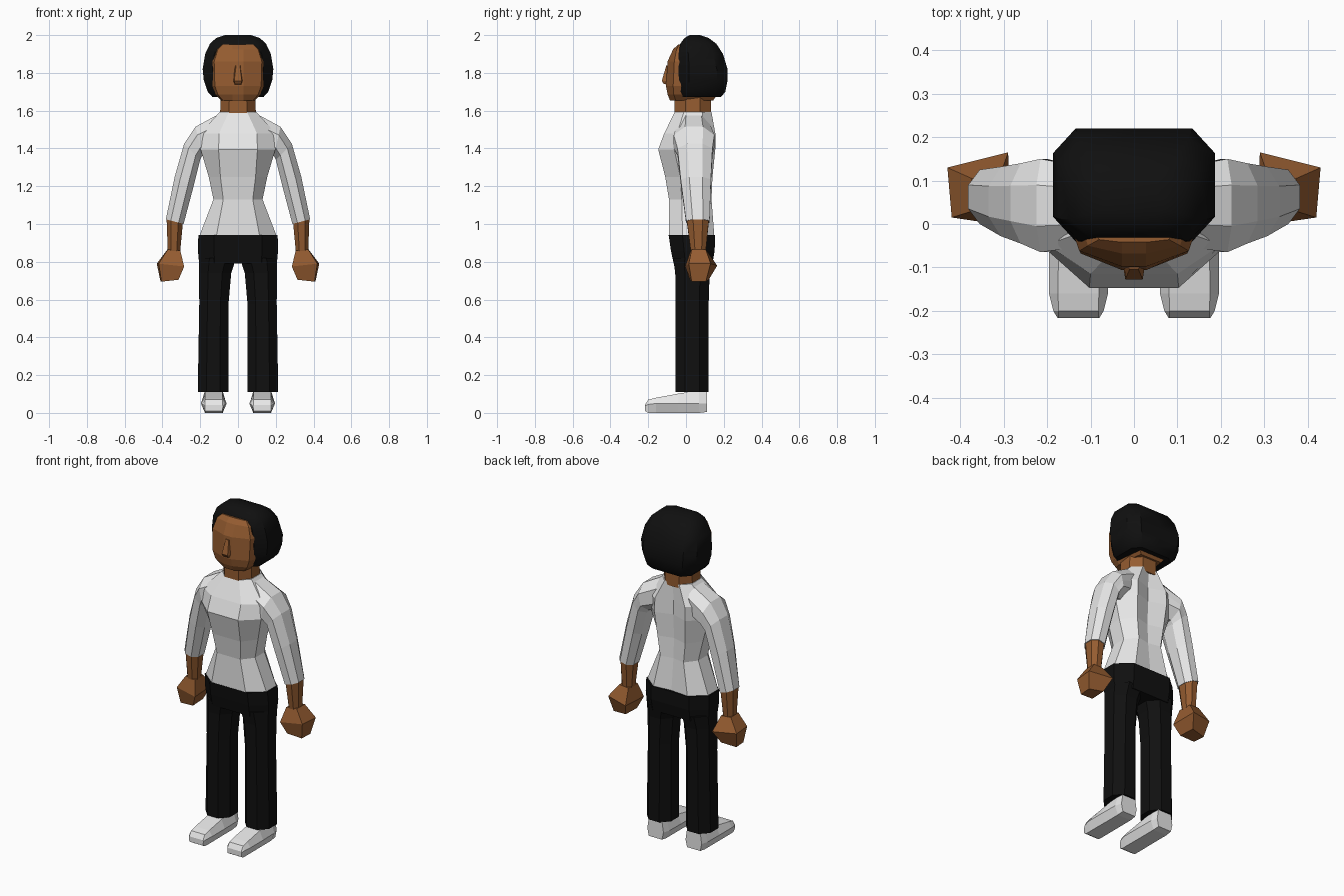
import bpy, bmesh


def material(name, rgb):
    m = bpy.data.materials.new(name)
    m.diffuse_color = (*rgb, 1)
    return m


SKIN = material("brown skin", (0.30, 0.107, 0.03))
WHITE = material("white cloth", (0.8, 0.8, 0.8))
BLACK = material("black", (0.005, 0.005, 0.005))


def ring(a, b, y0, y1, cx=0.28, cy=0.28, groove=0.0):
    """Chamfered box section from outer (x, z) a to inner (x, z) b, with a back centre point."""
    d = y1 - y0

    def p(t, y):
        return (a[0] + (b[0] - a[0]) * t, y, a[1] + (b[1] - a[1]) * t)
    return [p(cx, y0), p(0, y0 + cy * d), p(0, y1 - cy * d), p(cx, y1), p(.5, y1 - groove),
            p(1 - cx, y1), p(1, y1 - cy * d), p(1, y0 + cy * d), p(1 - cx, y0)]


def level(z, hx, y0, y1, cx=0.25, cy=0.3, groove=0.0):
    return ring((hx, z), (-hx, z), y0, y1, cx, cy, groove)


def loft(name, rings, mat, mirror=False):
    bm = bmesh.new()
    rows = [[bm.verts.new(p) for p in r] for r in rings]
    n = len(rows[0])
    for r, s in zip(rows, rows[1:]):
        for i in range(n):
            j = (i + 1) % n
            bm.faces.new((r[i], r[j], s[j], s[i]))
    bm.faces.new(rows[0])
    bm.faces.new(rows[-1])
    bmesh.ops.recalc_face_normals(bm, faces=bm.faces)
    me = bpy.data.meshes.new(name)
    bm.to_mesh(me)
    bm.free()
    me.materials.append(mat)
    ob = bpy.data.objects.new(name, me)
    bpy.context.collection.objects.link(ob)
    if mirror:
        mod = ob.modifiers.new("mirror", "MIRROR")
        mod.use_mirror_merge = False
    return ob


# Shirt body: hem, waist, bust, chest, collar
loft("shirt_body", [
    level(0.935, 0.205, -0.09, 0.15, 0.22, 0.3, 0.01),
    level(1.13, 0.13, -0.09, 0.135, 0.2, 0.3, 0.015),
    level(1.25, 0.155, -0.11, 0.14, 0.2, 0.32, 0.025),
    level(1.395, 0.198, -0.147, 0.155, 0.24, 0.28, 0.035),
    level(1.48, 0.2, -0.115, 0.155, 0.25, 0.25, 0.035),
    level(1.592, 0.098, -0.06, 0.135, 0.25, 0.25, 0.01)], WHITE)

# Sleeves
loft("sleeve", [
    ring((0.09, 1.588), (0.15, 1.36), -0.05, 0.13),
    ring((0.225, 1.515), (0.19, 1.36), -0.065, 0.15),
    ring((0.285, 1.425), (0.2, 1.34), -0.045, 0.14),
    ring((0.335, 1.25), (0.235, 1.20), -0.028, 0.132),
    ring((0.382, 1.025), (0.288, 1.0), 0.0, 0.125)], WHITE, True)

# Forearms and blocky fists
loft("forearm", [
    ring((0.378, 1.03), (0.292, 1.005), 0.004, 0.121),
    ring((0.372, 0.86), (0.306, 0.855), 0.025, 0.105)], SKIN, True)
loft("hand", [
    [(0.306, 0.025, 0.86), (0.372, 0.03, 0.865), (0.374, 0.105, 0.865), (0.31, 0.108, 0.86)],
    [(0.285, -0.005, 0.775), (0.42, 0.015, 0.79), (0.43, 0.13, 0.79), (0.29, 0.165, 0.78)],
    [(0.315, 0.02, 0.705), (0.405, 0.03, 0.695), (0.41, 0.105, 0.695),
     (0.32, 0.12, 0.705)]], SKIN, True)

# Trousers: hips and two straight legs
loft("trouser_hips", [
    level(0.79, 0.206, -0.065, 0.14, 0.2),
    level(0.86, 0.212, -0.08, 0.152, 0.2),
    level(0.942, 0.21, -0.092, 0.153, 0.2)], BLACK)
loft("trouser_leg", [
    ring((0.213, 0.11), (0.05, 0.11), -0.055, 0.12),
    ring((0.205, 0.58), (0.05, 0.58), -0.055, 0.12),
    ring((0.206, 0.74), (0.036, 0.74), -0.057, 0.125),
    ring((0.206, 0.82), (0.01, 0.82), -0.068, 0.142)], BLACK, True)


# Shoes: hexagonal sections running from toe to heel
def shoe_ring(y, z0, z1, narrow, wide):
    c, zm = 0.128, min(0.05, (z0 + z1) / 2 + 0.01)
    return [(c - narrow, y, z0), (c + narrow, y, z0), (c + wide, y, zm),
            (c + narrow, y, z1), (c - narrow, y, z1), (c - wide, y, zm)]


loft("shoe", [
    shoe_ring(-0.217, 0.01, 0.042, 0.046, 0.048),
    shoe_ring(-0.2, 0.0, 0.07, 0.046, 0.058),
    shoe_ring(-0.16, 0.0, 0.08, 0.047, 0.068),
    shoe_ring(-0.04, 0.0, 0.102, 0.046, 0.068),
    shoe_ring(0.07, 0.0, 0.12, 0.046, 0.066),
    shoe_ring(0.11, 0.005, 0.115, 0.044, 0.054)], WHITE, True)

# Neck
loft("neck", [
    level(1.57, 0.095, -0.062, 0.133),
    level(1.67, 0.092, -0.062, 0.133)], SKIN)


# Head: wedge-shaped face narrowing towards the front
def head_ring(z, hx, front, side, back):
    half = [(0.028, front), (hx * 0.9, side), (hx, side + 0.04), (hx * 0.8, back)]
    return [(x, y, z) for x, y in half] + [(-x, y, z) for x, y in reversed(half)]


loft("head", [
    head_ring(1.655, 0.09, -0.085, -0.055, 0.145),
    head_ring(1.685, 0.118, -0.097, -0.065, 0.165),
    head_ring(1.73, 0.136, -0.106, -0.068, 0.17),
    head_ring(1.86, 0.14, -0.098, -0.062, 0.17),
    head_ring(1.925, 0.118, -0.068, -0.05, 0.15),
    head_ring(1.95, 0.09, -0.042, -0.036, 0.12)], SKIN)

# Nose
loft("nose", [
    [(-0.018, -0.09, 1.735), (0.018, -0.09, 1.735), (0.016, -0.118, 1.742), (-0.016, -0.118, 1.742)],
    [(-0.026, -0.09, 1.755), (0.026, -0.09, 1.755), (0.02, -0.128, 1.758), (-0.02, -0.128, 1.758)],
    [(-0.018, -0.09, 1.84), (0.018, -0.09, 1.84), (0.01, -0.104, 1.84), (-0.01, -0.104, 1.84)]], SKIN)

# Hair: rounded cap around the back, sides and top
hair = loft("hair", [
    level(1.672, 0.135, -0.03, 0.185, 0.15, 0.2),
    level(1.70, 0.16, -0.038, 0.208, 0.14, 0.2),
    level(1.76, 0.181, -0.04, 0.22, 0.14, 0.22),
    level(1.82, 0.187, -0.04, 0.22, 0.14, 0.22),
    level(1.90, 0.174, -0.04, 0.196, 0.14, 0.22),
    level(1.955, 0.148, -0.03, 0.16, 0.15, 0.22),
    level(1.985, 0.115, -0.008, 0.12, 0.18, 0.22),
    level(2.0, 0.07, 0.02, 0.075, 0.2, 0.25)], BLACK)
for f in hair.data.polygons:
    f.use_smooth = True
bpy.context.view_layer.objects.active = hair
hair.select_set(True)
bpy.ops.object.shade_smooth_by_angle(angle=0.7)
